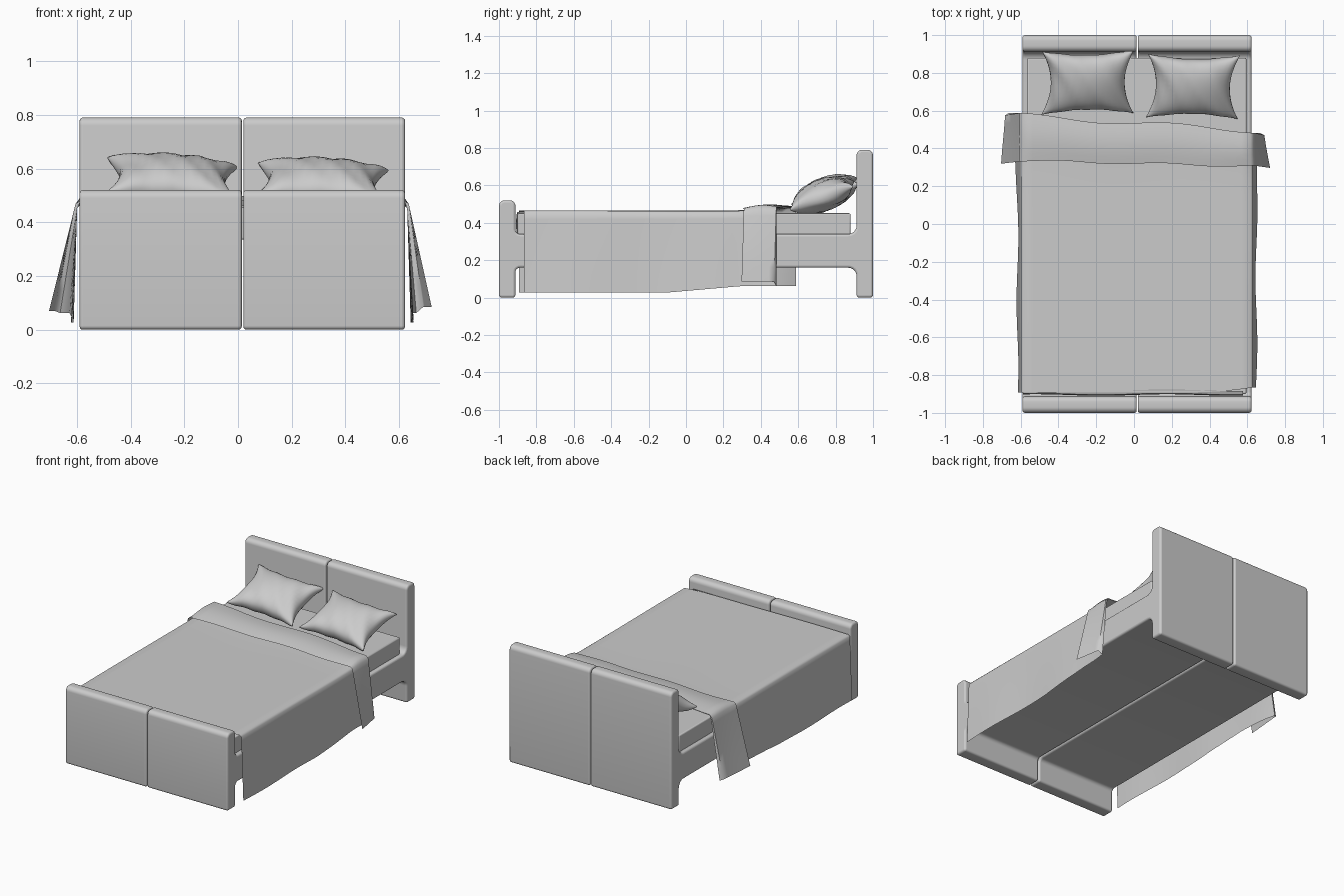
import bpy, bmesh
from math import sin, cos, tan, radians, pi
from mathutils import Vector, Matrix

if "Cube" in bpy.data.objects:
    bpy.data.objects.remove(bpy.data.objects["Cube"])


def finish(name, bm, bevel=0, angle=40):
    bmesh.ops.recalc_face_normals(bm, faces=bm.faces)
    me = bpy.data.meshes.new(name)
    bm.to_mesh(me)
    bm.free()
    ob = bpy.data.objects.new(name, me)
    bpy.context.collection.objects.link(ob)
    if bevel:
        m = ob.modifiers.new("bevel", "BEVEL")
        m.width, m.segments, m.limit_method = bevel, 3, "ANGLE"
        m.angle_limit = radians(40)
    bpy.ops.object.select_all(action="DESELECT")
    ob.select_set(True)
    bpy.context.view_layer.objects.active = ob
    bpy.ops.object.shade_smooth_by_angle(angle=radians(angle))
    return ob


def rounded(corners, segs=6):
    """Polygon outline with each (y, z, radius) corner rounded."""
    out = []
    n = len(corners)
    for i, (y, z, r) in enumerate(corners):
        p = Vector((y, z))
        a = (Vector(corners[i - 1][:2]) - p).normalized() * r + p
        b = (Vector(corners[(i + 1) % n][:2]) - p).normalized() * r + p
        c = a + b - p
        for k in range(segs + 1):
            t = k / segs * pi / 2
            out.append(c + (a - c) * (cos(t)) + (b - c) * (sin(t)))
    return out


def sheet(bm, rows):
    """Quad grid from rows of points."""
    vs = [[bm.verts.new(p) for p in row] for row in rows]
    for a, b in zip(vs, vs[1:]):
        for i in range(len(a) - 1):
            bm.faces.new((a[i], a[i + 1], b[i + 1], b[i]))


# Frame: two side-by-side halves, H-shaped side profile
profile = rounded([(-1, 0, .015), (-.912, 0, .015), (-.912, .16, .025), (.912, .16, .045),
                   (.912, 0, .015), (1, 0, .015), (1, .79, .03), (.912, .79, .03),
                   (.912, .34, .045), (-.912, .34, .025), (-.912, .52, .03), (-1, .52, .03)])
for name, x0, x1 in (("frame_left", -.59, .014), ("frame_right", .02, .622)):
    bm = bmesh.new()
    face = bm.faces.new([bm.verts.new((x0, p.x, p.y)) for p in profile])
    ext = bmesh.ops.extrude_face_region(bm, geom=[face])
    bmesh.ops.translate(bm, vec=(x1 - x0, 0, 0),
                        verts=[v for v in ext["geom"] if isinstance(v, bmesh.types.BMVert)])
    finish(name, bm, .012)

# Mattress
bm = bmesh.new()
bmesh.ops.create_cube(bm, size=1, matrix=Matrix.Translation((.015, -.01, .393))
                      @ Matrix.Diagonal((1.16, 1.78, .116, 1)))
finish("mattress", bm, .008)

# Blanket: drapes over both sides, folded back at the head end
LEFT, RIGHT, TOP = -.597, .628, .463
hang = [1, .8, .6, .4, .2, .08, 0]
cols = [(-1, t) for t in hang] + [(-1 + 2 * (i + .2) / 24.4, None) for i in range(25)] \
    + [(1, t) for t in reversed(hang)]


def blanket_point(p, t, f, fold):
    back = .535 - .04 * p + .013 * sin(5 * p)
    front = .32 - .015 * p + .006 * sin(7 * p)
    foot = -.893 + .028 * max(p, 0) ** 4
    y = back + (front - back) * (1 - f) if fold else foot + (back - foot) * f
    if t is None:
        x = LEFT + (RIGHT - LEFT) * (p + 1) / 2
        lift = .016 + .012 * sin(pi * f) + .01 * f if fold else .022 * f ** 12
        return x, y, TOP + lift + .002 * sin(6 * x + 3 * y)
    flare = .03 + (.05 * f ** 10 if p < 0 else .02 * f ** 10)
    flare = .058 + .03 * (1 - f) if fold and p > 0 else .082 + .012 * (1 - f) if fold else flare - .012
    x = (LEFT if p < 0 else RIGHT) + p * (flare * t + (.008 if fold else .002)
                                          + .005 * t * sin(9 * y + p))
    hem = .085 - .015 * (p < 0) if fold else .027 + .035 * max(0, min(1, (y + .1) / .4))
    z0 = TOP - .01 + (.015 if fold else 0)
    return x, y - .012 * t * fold, z0 + (hem - z0) * t


bm = bmesh.new()
steps = [(i / 40, 0) for i in range(40)] + [(1, 0)] + [(1 - i / 6, 1) for i in range(7)]
sheet(bm, [[blanket_point(p, t, f, fold) for p, t in cols] for f, fold in steps])
finish("blanket", bm, angle=60)

# Blanket end tucked behind the footboard
bm = bmesh.new()
xs = [LEFT + .01 + i * (RIGHT - LEFT - .06) / 16 for i in range(17)]
sheet(bm, [[(x, y + .004 * sin(9 * x), z) for x in xs]
           for y, z in ((-.88, TOP), (-.9, TOP - .008), (-.905, .41), (-.903, .345))])
finish("blanket_foot", bm, angle=60)


# Pillows: puffed squares with pulled-out corners, leaning on the headboard
def pillow(name, loc, tilt, roll, turn):
    bm = bmesh.new()
    n = 20
    g = [sin((2 * i / n - 1) * pi / 2) for i in range(n + 1)]
    for side in (-1, 1):
        sheet(bm, [[(.245 * u * (1 - .2 * (1 - v * v)), .18 * v * (1 - .17 * (1 - u * u)),
                     side * .085 * ((1 - u * u) * (1 - v * v)) ** .42
                     + .004 * sin(11 * u + 5 * v))
                    for u in g] for v in g])
    bmesh.ops.remove_doubles(bm, verts=bm.verts, dist=.0004)
    ob = finish(name, bm, angle=60)
    ob.location = loc
    ob.rotation_euler = (radians(tilt), radians(roll), radians(turn))


pillow("pillow_left", (-.245, .75, .558), 21, 4, 1)
pillow("pillow_right", (.312, .728, .545), 20, 3, -1)
